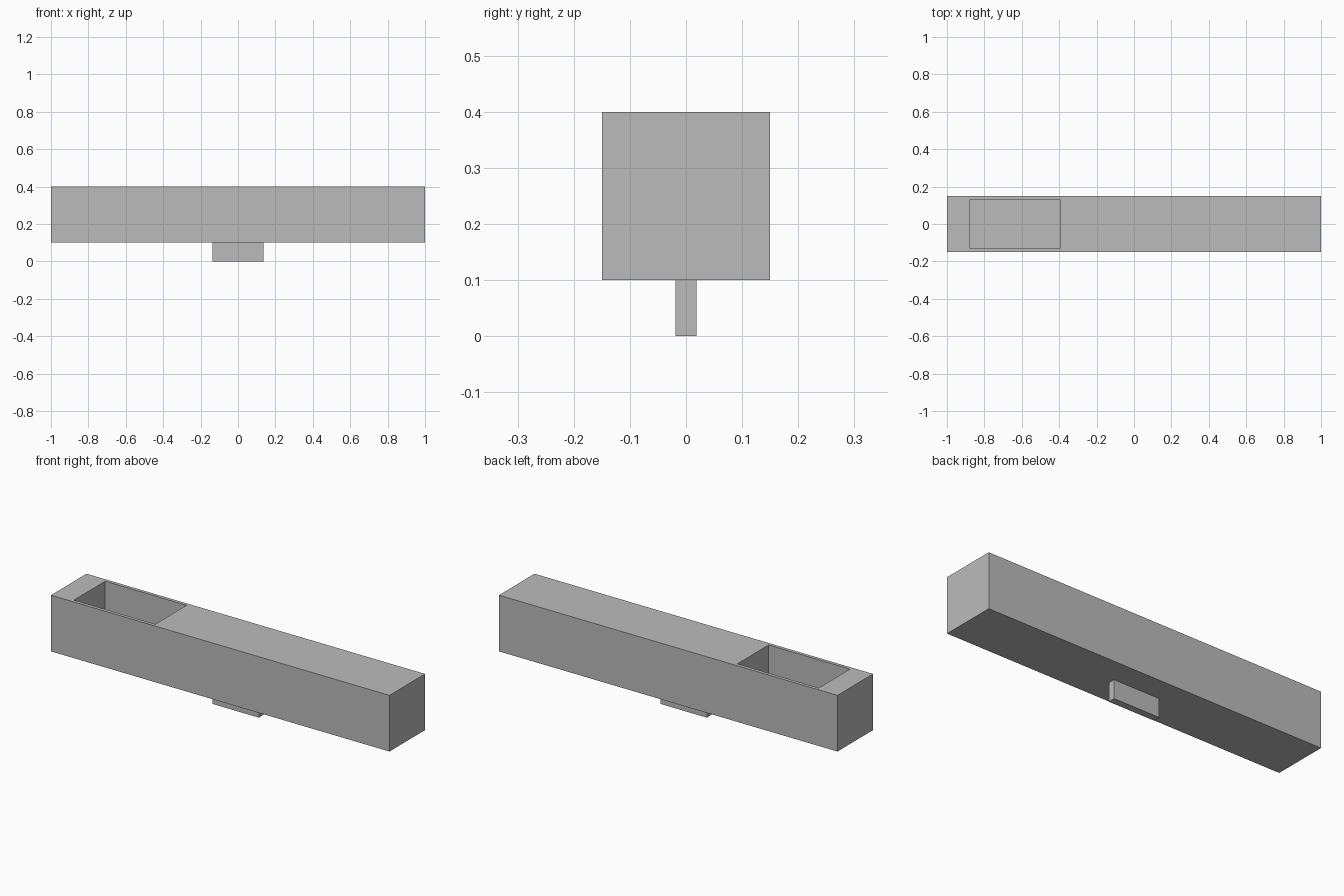
import bpy
import bmesh
from mathutils import Vector

# Remove the default cube
default = bpy.data.objects.get("Cube")
if default:
    bpy.data.objects.remove(default, do_unlink=True)

# Plain grey material
GREY = (0.5, 0.5, 0.5, 1.0)
grey = bpy.data.materials.new("plain grey")
grey.use_nodes = True
grey.diffuse_color = GREY
grey.node_tree.nodes["Principled BSDF"].inputs["Base Color"].default_value = GREY


def make_box(name, low, high):
    """Create a flat-shaded box between two opposite corners."""
    low, high = Vector(low), Vector(high)
    bm = bmesh.new()
    bmesh.ops.create_cube(bm, size=1)
    bmesh.ops.scale(bm, vec=high - low, verts=bm.verts)
    bmesh.ops.translate(bm, vec=(low + high) / 2, verts=bm.verts)
    mesh = bpy.data.meshes.new(name)
    bm.to_mesh(mesh)
    bm.free()
    mesh.materials.append(grey)
    obj = bpy.data.objects.new(name, mesh)
    bpy.context.collection.objects.link(obj)
    return obj


# Long beam and the thin tab under its middle
beam = make_box("beam", (-1, -0.15, 0.1), (1, 0.15, 0.4))
make_box("bottom_tab", (-0.136, -0.019, 0), (0.136, 0.019, 0.1))

# Open pocket sunk into the top near one end
cutter = make_box("pocket_cutter", (-0.877, -0.132, 0.12), (-0.396, 0.132, 0.5))
cutter.hide_render = True
cutter.hide_viewport = True
cutter.display_type = 'WIRE'
cut = beam.modifiers.new("pocket", 'BOOLEAN')
cut.operation = 'DIFFERENCE'
cut.solver = 'EXACT'
cut.object = cutter
